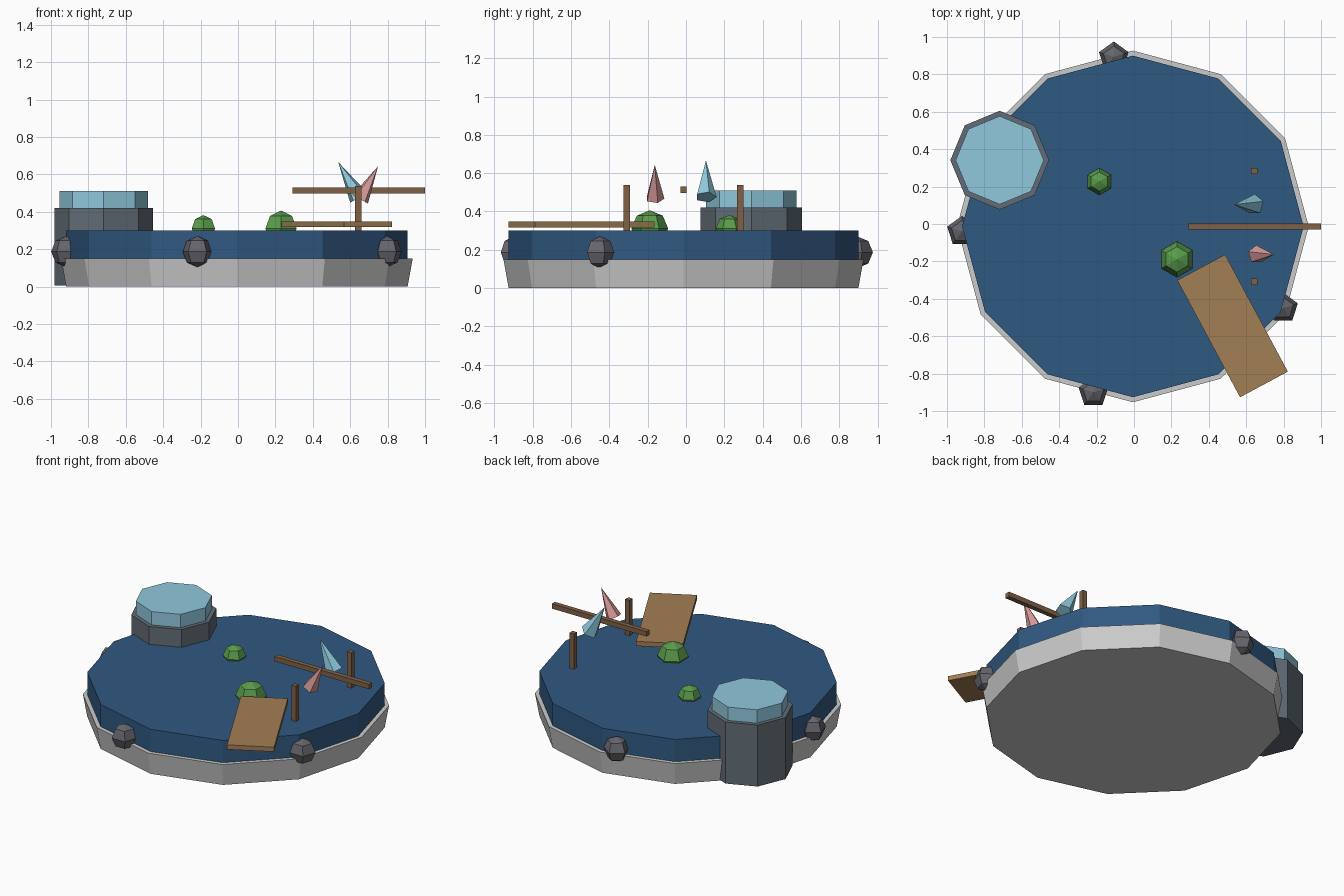
import bpy
from math import radians

if "Cube" in bpy.data.objects:
    bpy.data.objects.remove(bpy.data.objects["Cube"])


def colour(name, rgb):
    mat = bpy.data.materials.new(name)
    mat.diffuse_color = (*rgb, 1)
    mat.use_nodes = True
    mat.node_tree.nodes["Principled BSDF"].inputs["Base Color"].default_value = mat.diffuse_color
    return mat


stone = colour("stone", (0.13, 0.13, 0.15))
slate = colour("slate", (0.12, 0.15, 0.18))
deep_blue = colour("deep_blue", (0.03, 0.10, 0.22))
pale_blue = colour("pale_blue", (0.28, 0.58, 0.72))
green = colour("green", (0.10, 0.33, 0.07))
wood = colour("wood", (0.22, 0.12, 0.06))
plank = colour("plank", (0.36, 0.21, 0.09))
cloth_blue = colour("cloth_blue", (0.28, 0.60, 0.75))
cloth_pink = colour("cloth_pink", (0.68, 0.32, 0.32))


def finish(name, mat):
    ob = bpy.context.object
    ob.name = name
    if mat:
        ob.data.materials.append(mat)
    return ob


def prism(name, sides, r1, r2, x, y, z0, z1, mat=None):
    bpy.ops.mesh.primitive_cone_add(vertices=sides, radius1=r1, radius2=r2,
                                    depth=z1 - z0, location=(x, y, (z0 + z1) / 2))
    return finish(name, mat)


def ball(name, sides, r, loc, mat):
    bpy.ops.mesh.primitive_uv_sphere_add(segments=sides, ring_count=4, radius=r, location=loc)
    return finish(name, mat)


def box(name, size, loc, mat, turn=0):
    bpy.ops.mesh.primitive_cube_add(size=1, location=loc, rotation=(0, 0, radians(turn)))
    bpy.context.object.scale = size
    return finish(name, mat)


def cone(name, r, h, base, tilt, mat):
    # cone turned about the centre of its base
    ob = prism(name, 5, r, 0, 0, 0, 0, h, mat)
    for v in ob.data.vertices:
        v.co.z += h / 2
    ob.location = base
    ob.rotation_euler = (0, radians(tilt), 0)


# basin and water
cx, cy = -0.006, -0.013
prism("basin", 12, 0.913, 0.94, cx, cy, 0, 0.15)
prism("water", 12, 0.913, 0.913, cx, cy, 0.145, 0.30, deep_blue)

# raised side pool
prism("side_tower", 8, 0.264, 0.264, -0.718, 0.341, 0.005, 0.42, slate)
prism("side_pool", 8, 0.236, 0.236, -0.718, 0.341, 0.40, 0.51, pale_blue)

# rim rocks
for i, (x, y) in enumerate([(-0.217, -0.90), (0.797, -0.45), (-0.108, 0.893), (-0.92, -0.04)]):
    ball(f"rock_{i + 1}", 5, 0.083, (x, y, 0.187), stone)

# floating plants
ball("plant_small", 6, 0.072, (-0.185, 0.227, 0.31), green)
ball("plant_large", 6, 0.096, (0.23, -0.189, 0.31), green)

# jetty
box("jetty", (0.29, 0.71, 0.031), (0.527, -0.545, 0.333), plank, 28.2)

# posts and crossbeam
for side, y in (("front", -0.309), ("back", 0.284)):
    box(f"post_{side}", (0.033, 0.033, 0.24), (0.643, y, 0.418), wood)
box("crossbeam", (0.708, 0.032, 0.033), (0.646, -0.013, 0.513), wood)

# pointed cloths
cone("cloth_back", 0.056, 0.22, (0.646, 0.104, 0.475), -30, cloth_blue)
cone("cloth_front", 0.050, 0.20, (0.653, -0.163, 0.467), 28.5, cloth_pink)
